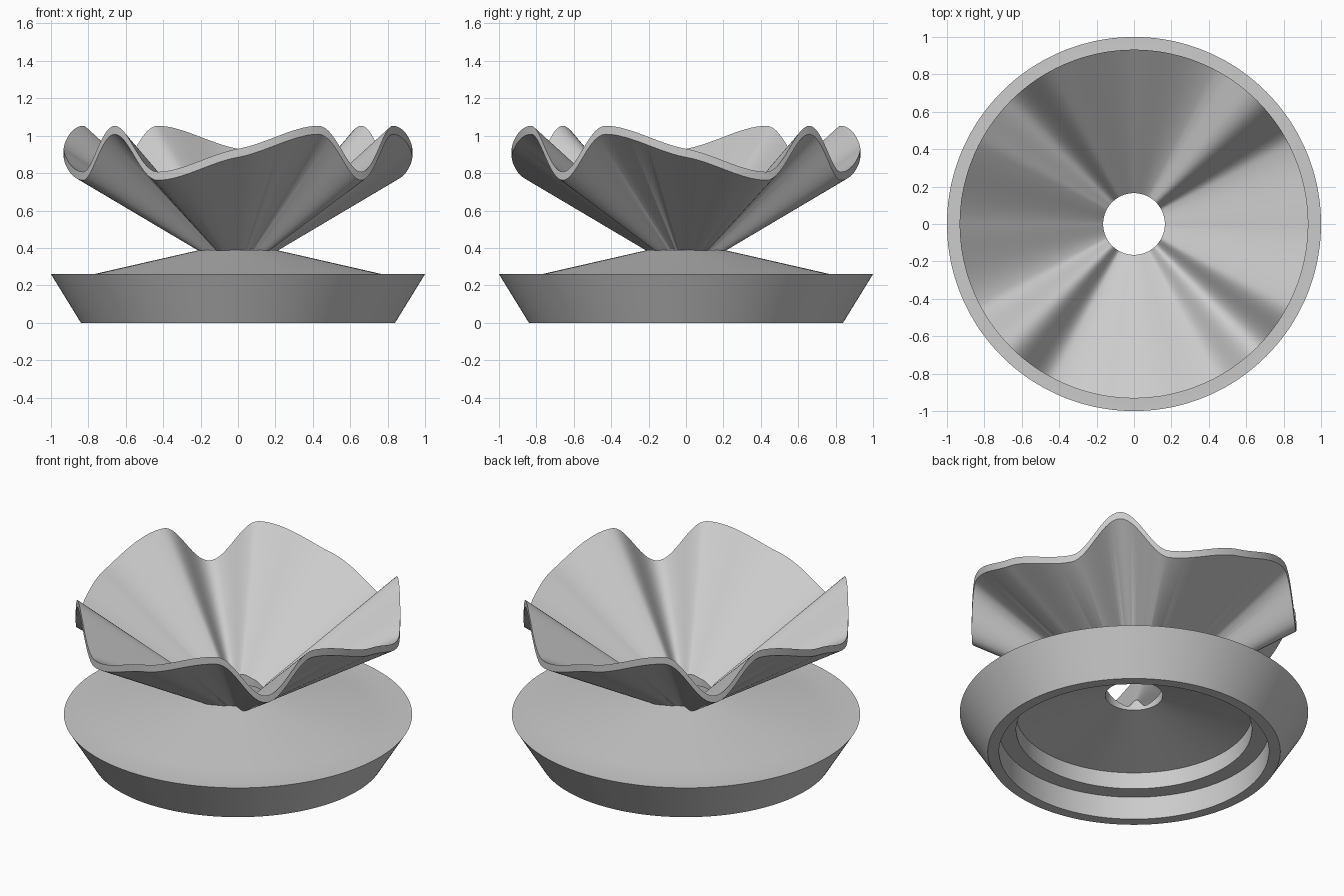
import bpy
import bmesh
from math import sin, cos, pi, degrees, radians

SEGMENTS = 288
HOLE = 0.165      # central bore
RIM = 0.932       # bowl radius in plan
APEX = 0.26       # height where the bowl's straight sides would converge
THICK = 0.045     # vertical wall thickness of the bowl
SEAT = 0.385      # height where bowl meets base

cube = bpy.data.objects.get("Cube")
if cube:
    bpy.data.objects.remove(cube, do_unlink=True)

grey = bpy.data.materials.new("plain grey")
grey.use_nodes = True
grey.diffuse_color = (0.6, 0.6, 0.6, 1)
grey.node_tree.nodes["Principled BSDF"].inputs["Base Color"].default_value = (0.6, 0.6, 0.6, 1)


def revolve(name, profile_at):
    """Sweep a closed (radius, height) profile, which may vary with angle, around z."""
    bm = bmesh.new()
    loops = []
    for i in range(SEGMENTS):
        a = 2 * pi * i / SEGMENTS
        loops.append([bm.verts.new((r * cos(a), r * sin(a), z)) for r, z in profile_at(a)])
    for i, loop in enumerate(loops):
        after = loops[(i + 1) % SEGMENTS]
        for j in range(len(loop)):
            k = (j + 1) % len(loop)
            bm.faces.new((loop[j], after[j], after[k], loop[k]))
    bmesh.ops.recalc_face_normals(bm, faces=bm.faces)
    mesh = bpy.data.meshes.new(name)
    bm.to_mesh(mesh)
    bm.free()
    mesh.materials.append(grey)
    obj = bpy.data.objects.new(name, mesh)
    bpy.context.collection.objects.link(obj)
    bpy.ops.object.select_all(action='DESELECT')
    obj.select_set(True)
    bpy.context.view_layer.objects.active = obj
    bpy.ops.object.shade_smooth_by_angle(angle=radians(30))
    return obj


def wave(a):
    """Rim wave: dip, peak, dip in one quadrant, inverted in the next."""
    quadrant, u = divmod(degrees(a) + 1e-6, 90)
    u = min(u, 90 - u)
    if u < 27.5:
        t = u / 27.5
        w = -(0.65 * t * (1 - t) ** 2 + t * t * (3 - 2 * t))
    else:
        w = -cos(pi * (u - 27.5) / 17.5)
    return w if quadrant % 2 == 0 else -w


def bowl_profile(a):
    edge = 0.885 + 0.123 * wave(a)
    slope = (edge - APEX) / RIM
    foot = max((SEAT - APEX) / slope, HOLE + 0.002)
    return [
        (HOLE, SEAT), (foot, SEAT if foot > HOLE + 0.002 else APEX + slope * foot),
        (RIM, edge), (RIM, edge + THICK),
        (HOLE, APEX + THICK + slope * HOLE),
    ]


# Dished base: flared outside, low cone on top, stepped hollow beneath
base = [
    (0.84, 0), (1.0, 0.26), (0.77, 0.26), (0.2, 0.39), (HOLE, 0.39),
    (HOLE, 0.37), (0.677, 0.25), (0.677, 0.145), (0.775, 0.145), (0.775, 0),
]
revolve("base", lambda a: base)

# Fluted bowl with a wavy rim
revolve("fluted_bowl", bowl_profile)
